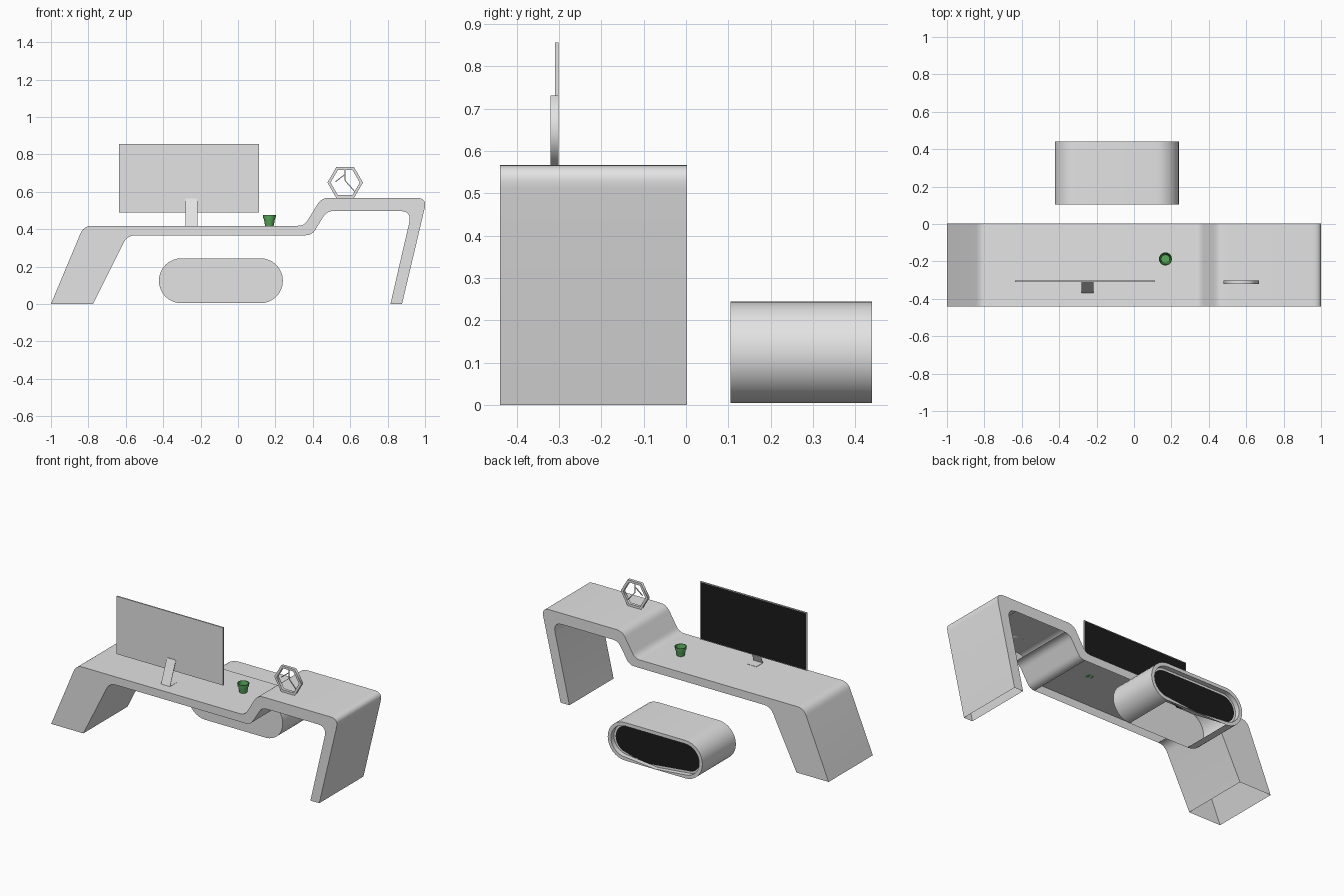
import bpy, bmesh, math
from mathutils import Vector

if "Cube" in bpy.data.objects:
    bpy.data.objects.remove(bpy.data.objects["Cube"])


def material(name, rgb):
    m = bpy.data.materials.new(name)
    m.diffuse_color = (*rgb, 1)
    m.use_nodes = True
    m.node_tree.nodes["Principled BSDF"].inputs["Base Color"].default_value = m.diffuse_color
    return m


GREY = material("light_grey", (0.77, 0.77, 0.77))
BLACK = material("black", (0.011, 0.011, 0.011))
GREEN = material("green", (0.1, 0.4, 0.11))


def finish(name, bm, mats, angle=35):
    me = bpy.data.meshes.new(name)
    bm.to_mesh(me)
    bm.free()
    for m in mats:
        me.materials.append(m)
    ob = bpy.data.objects.new(name, me)
    bpy.context.collection.objects.link(ob)
    bpy.ops.object.select_all(action='DESELECT')
    ob.select_set(True)
    bpy.context.view_layer.objects.active = ob
    bpy.ops.object.shade_smooth_by_angle(angle=math.radians(angle))
    return ob


def orient(bm):
    bmesh.ops.recalc_face_normals(bm, faces=bm.faces[:])
    bm.normal_update()


def open_underside(bm):
    """Remove flat faces that look straight down."""
    orient(bm)
    down = [f for f in bm.faces if f.normal.z < -0.998]
    bmesh.ops.delete(bm, geom=down, context='FACES')


def fillet(corners, n=6):
    """Round each (x, z, distance) corner with a small curve."""
    out = []
    for i, (x, z, d) in enumerate(corners):
        p = Vector((x, z))
        if d == 0:
            out.append(p)
            continue
        a = p + (Vector(corners[i - 1][:2]) - p).normalized() * d
        b = p + (Vector(corners[(i + 1) % len(corners)][:2]) - p).normalized() * d
        for k in range(n + 1):
            t = k / n
            out.append(a * (1 - t) ** 2 + p * 2 * t * (1 - t) + b * t * t)
    return out


def prism(points, y0, y1):
    """Extrude an x-z outline from y0 to y1; returns bmesh and the y1 cap."""
    bm = bmesh.new()
    front = [bm.verts.new((x, y0, z)) for x, z in points]
    back = [bm.verts.new((x, y1, z)) for x, z in points]
    n = len(points)
    for i in range(n):
        j = (i + 1) % n
        bm.faces.new((front[i], front[j], back[j], back[i]))
    bm.faces.new(front)
    cap = bm.faces.new(back[::-1])
    orient(bm)
    return bm, cap


def bar(name, a, b, w, y0, y1):
    """Straight bar between two x-z points."""
    a, b = Vector(a), Vector(b)
    d = (b - a).normalized()
    s = Vector((-d.y, d.x)) * w / 2
    bm, _ = prism([a + s, b + s, b - s, a - s], y0, y1)
    return finish(name, bm, [GREY])


# Desk: one folded ribbon, open underneath
outline = fillet([
    (-1, 0, 0), (-0.825, 0.418, 0.045), (0.355, 0.418, 0.035), (0.445, 0.567, 0.04),
    (1.011, 0.567, 0.055), (0.877, 0, 0), (0.815, 0, 0), (0.930, 0.497, 0.065),
    (0.475, 0.497, 0.035), (0.395, 0.367, 0.035), (-0.592, 0.367, 0.045), (-0.775, 0, 0)])
bm, _ = prism(outline, -0.44, 0.002)
open_underside(bm)
finish("desk", bm, [GREY])

# Bench: stadium block, open below, with a recessed dark panel at the back
R, ZC = 0.12, 0.124
stadium = []
for cx, start in ((0.12, -90), (-0.303, 90)):
    for k in range(17):
        t = math.radians(start + 180 * k / 16)
        stadium.append((cx + R * math.cos(t), ZC + R * math.sin(t)))
bm, cap = prism(stadium, 0.105, 0.44)
open_underside(bm)
bmesh.ops.inset_region(bm, faces=[cap], thickness=0.022, use_even_offset=True)
bmesh.ops.inset_region(bm, faces=[cap], thickness=0.0005, use_even_offset=True)
for v in cap.verts:
    v.co.y -= 0.03
bmesh.ops.inset_region(bm, faces=[cap], thickness=0.012, use_even_offset=True)
cap.material_index = 1
finish("bench", bm, [GREY, BLACK])

# Monitor with a black screen towards the seat
bm, cap = prism([(-0.635, 0.49), (0.111, 0.49), (0.111, 0.856), (-0.635, 0.856)], -0.309, -0.301)
bmesh.ops.inset_region(bm, faces=[cap], thickness=0.004, use_even_offset=True)
cap.material_index = 1
finish("monitor", bm, [GREY, BLACK])

# Monitor stand: thin bent strip, base then leaning upright
side = [(-0.305, 0.418), (-0.37, 0.418), (-0.312, 0.563),
        (-0.309, 0.563), (-0.367, 0.4195), (-0.305, 0.4195)]
bm = bmesh.new()
f = bm.faces.new([bm.verts.new((-0.28, y, z)) for y, z in side])
ext = bmesh.ops.extrude_face_region(bm, geom=[f], use_keep_orig=True)
for v in ext["geom"]:
    if isinstance(v, bmesh.types.BMVert):
        v.co.x += 0.063
orient(bm)
finish("monitor_stand", bm, [GREY])

# Hexagonal clock frame, softly shaded around its outline
CX, CZ = 0.573, 0.649
bm = bmesh.new()
rings = []
for r, y in ((0.095, -0.32), (0.095, -0.301), (0.078, -0.301), (0.078, -0.32)):
    rings.append([bm.verts.new((CX + r * math.cos(k * math.pi / 3), y,
                                CZ + r * math.sin(k * math.pi / 3))) for k in range(6)])
for a in range(4):
    p, q = rings[a], rings[(a + 1) % 4]
    for i in range(6):
        j = (i + 1) % 6
        bm.faces.new((p[i], p[j], q[j], q[i]))
orient(bm)
finish("clock_frame", bm, [GREY], 70)

# Clock hands
for i, (dx, dz) in enumerate(((0, 0.066), (0.053, -0.05), (-0.052, 0.004))):
    start = (CX, CZ + 0.01) if i < 2 else (CX, CZ + 0.045)
    bar(f"clock_hand_{i + 1}", start, (CX + dx, CZ + dz), 0.005, -0.312, -0.308)

# Plant pot: turned tapering cup with a slightly wider rim
bm = bmesh.new()
prof = [(0.023, 0.418), (0.030, 0.456), (0.033, 0.456), (0.035, 0.475),
        (0.031, 0.475), (0.023, 0.425)]
N = 20
loops = [[bm.verts.new((0.168 + r * math.cos(2 * math.pi * k / N),
                        -0.187 + r * math.sin(2 * math.pi * k / N), z)) for k in range(N)]
         for r, z in prof]
for p, q in zip(loops, loops[1:]):
    for i in range(N):
        j = (i + 1) % N
        bm.faces.new((p[i], p[j], q[j], q[i]))
bm.faces.new(loops[0])
bm.faces.new(loops[-1])
orient(bm)
finish("plant_pot", bm, [GREEN])
